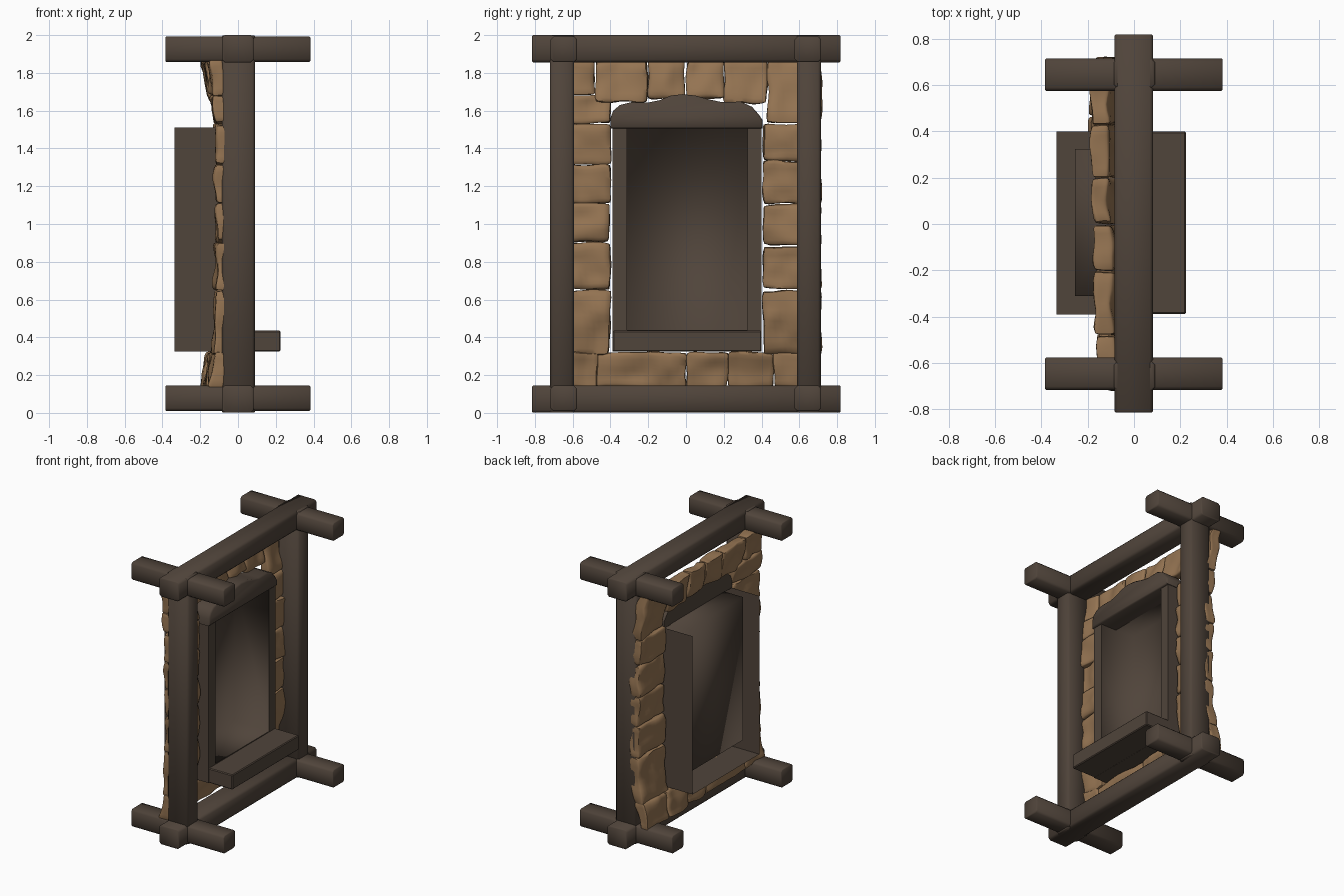
import bpy, bmesh, math, random
from mathutils import Vector, noise

if "Cube" in bpy.data.objects:
    bpy.data.objects.remove(bpy.data.objects["Cube"])

random.seed(4)


def material(name, rgb):
    m = bpy.data.materials.new(name)
    m.diffuse_color = (*rgb, 1)
    m.use_nodes = True
    m.node_tree.nodes["Principled BSDF"].inputs["Base Color"].default_value = m.diffuse_color
    return m


WOOD = material("dark wood", (0.08, 0.058, 0.043))
STONE = material("tan stone", (0.30, 0.175, 0.085))


def finish(name, bm, mat, angle):
    bmesh.ops.recalc_face_normals(bm, faces=bm.faces)
    me = bpy.data.meshes.new(name)
    bm.to_mesh(me)
    bm.free()
    me.materials.append(mat)
    ob = bpy.data.objects.new(name, me)
    bpy.context.collection.objects.link(ob)
    bpy.ops.object.select_all(action='DESELECT')
    ob.select_set(True)
    bpy.context.view_layer.objects.active = ob
    bpy.ops.object.shade_smooth_by_angle(angle=math.radians(angle))
    return ob


def cuboid(lo, hi):
    bm = bmesh.new()
    bmesh.ops.create_cube(bm, size=1)
    for v in bm.verts:
        v.co = Vector([(a + b) / 2 + c * (b - a) for a, b, c in zip(lo, hi, v.co)])
    return bm


def beam(name, lo, hi, axis, chamfer=0.015):
    """Square log: long edges chamfered and softly shaded, ends lightly bevelled."""
    bm = cuboid(lo, hi)
    long_edges = [e for e in bm.edges
                  if abs((e.verts[0].co - e.verts[1].co).normalized()[axis]) > 0.9]
    bmesh.ops.bevel(bm, geom=long_edges, offset=chamfer, segments=1, affect='EDGES')
    ends = [e for e in bm.edges if abs(e.verts[0].co[axis] - e.verts[1].co[axis]) < 1e-5]
    bmesh.ops.bevel(bm, geom=ends, offset=0.005, segments=1, affect='EDGES')
    return finish(name, bm, WOOD, 50)


# Log frame: two posts, two long rails, four short cross logs
for side, y0, y1 in (("left", -0.72, -0.593), ("right", 0.587, 0.714)):
    yc = -0.647 if side == "left" else 0.645
    beam(side + "_post", (-0.086, y0, 0.002), (0.09, y1, 1.998), 2)
    for level, z in (("bottom", 0.077), ("top", 1.925)):
        beam(f"{level}_{side}_cross_log", (-0.385, yc - 0.07, z - 0.067),
             (0.383, yc + 0.07, z + 0.067), 0)
for level, z in (("bottom", 0.073), ("top", 1.928)):
    beam(level + "_rail", (-0.085, -0.814, z - 0.072), (0.083, 0.818, z + 0.072), 1)

# Window casing: outer shell open at the back and top, with a flat front rim
YO0, YO1, ZO = -0.39, 0.40, 0.325
YI0, YI1, ZI = -0.312, 0.325, 0.44
TOP, BACK, PANE, RIM = 1.51, -0.335, -0.255, 0.03


def u_loop(x, y0, y1, z):
    return [(x, y0, TOP), (x, y0, z), (x, y1, z), (x, y1, TOP)]


def bridge(bm, loop_a, loop_b):
    a = [bm.verts.new(c) for c in loop_a]
    b = [bm.verts.new(c) for c in loop_b]
    for i in range(3):
        bm.faces.new((a[i], a[i + 1], b[i + 1], b[i]))
    return a, b


bm = bmesh.new()
bridge(bm, u_loop(BACK, YO0, YO1, ZO), u_loop(RIM, YO0, YO1, ZO))
bridge(bm, u_loop(RIM, YO0, YO1, ZO), u_loop(RIM, YI0, YI1, ZI))
bmesh.ops.remove_doubles(bm, verts=bm.verts, dist=1e-5)
finish("window_casing", bm, WOOD, 30)

# Recessed niche with back panel and ceiling, softly shaded corners
bm = bmesh.new()
a, b = bridge(bm, u_loop(RIM, YI0, YI1, ZI), u_loop(PANE, YI0, YI1, ZI))
bm.faces.new(b)
bm.faces.new((a[3], a[0], b[0], b[3]))
finish("window_recess", bm, WOOD, 180)

# Sill
bm = cuboid((RIM - 0.005, -0.388, 0.325), (0.225, 0.40, 0.435))
bmesh.ops.bevel(bm, geom=bm.edges[:], offset=0.006, segments=1, affect='EDGES')
finish("window_sill", bm, WOOD, 30)

# Wavy lintel, extruded from its outline
outline = [(-0.40, 1.505), (-0.40, 1.56), (-0.385, 1.60), (-0.35, 1.63), (-0.29, 1.645),
           (-0.20, 1.643), (-0.14, 1.655), (-0.08, 1.68), (-0.02, 1.687), (0.05, 1.68),
           (0.12, 1.66), (0.19, 1.645), (0.29, 1.648), (0.35, 1.62), (0.385, 1.58),
           (0.405, 1.55), (0.405, 1.505)]
bm = bmesh.new()
face = bm.faces.new([bm.verts.new((-0.10, y, z)) for y, z in outline])
ext = bmesh.ops.extrude_face_region(bm, geom=[face])
for v in ext["geom"]:
    if isinstance(v, bmesh.types.BMVert):
        v.co.x = 0.045
rim = [e for e in bm.edges if all(v.co.x > 0.04 for v in e.verts)]
bmesh.ops.bevel(bm, geom=rim, offset=0.01, segments=1, affect='EDGES')
finish("window_lintel", bm, WOOD, 50)


# Rough stones around the casing; the wall flares backwards at top and bottom,
# more so towards +y
def flare(y, z):
    reach = min(1, max(0, (abs(z - 1) - 0.5) / 0.36))
    return -(0.063 + 0.04 * min(y, 0.4)) * reach


def stone(name, y0, y1, z0, z1):
    c = Vector((-0.075 + random.uniform(-0.006, 0.006), (y0 + y1) / 2, (z0 + z1) / 2))
    half = Vector((0.042, (y1 - y0) / 2 - 0.002, (z1 - z0) / 2 - 0.002))
    bm = bmesh.new()
    bmesh.ops.create_cube(bm, size=2)
    bmesh.ops.subdivide_edges(bm, edges=bm.edges[:], cuts=9, use_grid_fill=True)
    r = 0.016
    seed = Vector([random.uniform(0, 50) for _ in range(3)])
    for v in bm.verts:
        p = Vector([a * h for a, h in zip(v.co, half)])
        core = Vector([max(-h + r, min(h - r, a)) for a, h in zip(p, half)])
        p = core + (p - core).normalized() * r + c
        n = noise.noise_vector(p * 9 + seed)
        p += Vector((n.x * 0.022, n.y * 0.013, n.z * 0.013))
        p.x += flare(p.y, p.z)
        v.co = p
    finish(name, bm, STONE, 45)


columns = {
    "left": (-0.714, -0.4, (0.31, 0.65, 0.905, 1.11, 1.315, 1.53, 1.68)),
    "right": (0.407, 0.716, (0.31, 0.65, 0.885, 1.105, 1.335, 1.53)),
}
for side, (y0, y1, zs) in columns.items():
    for i in range(len(zs) - 1):
        stone(f"{side}_stone_{i + 1}", y0, y1, zs[i], zs[i + 1])

top_row = [(-0.714, -0.48, 1.68), (-0.48, -0.2, 1.645), (-0.2, 0.0, 1.665),
           (0.0, 0.2, 1.665), (0.2, 0.43, 1.64), (0.43, 0.722, 1.53)]
for i, (y0, y1, z0) in enumerate(top_row):
    stone(f"top_stone_{i + 1}", y0, y1, z0, 1.868)

bottom_row = [(-0.714, -0.47), (-0.47, 0.0), (0.0, 0.22), (0.22, 0.46), (0.46, 0.714)]
for i, (y0, y1) in enumerate(bottom_row):
    stone(f"bottom_stone_{i + 1}", y0, y1, 0.13, 0.322)
